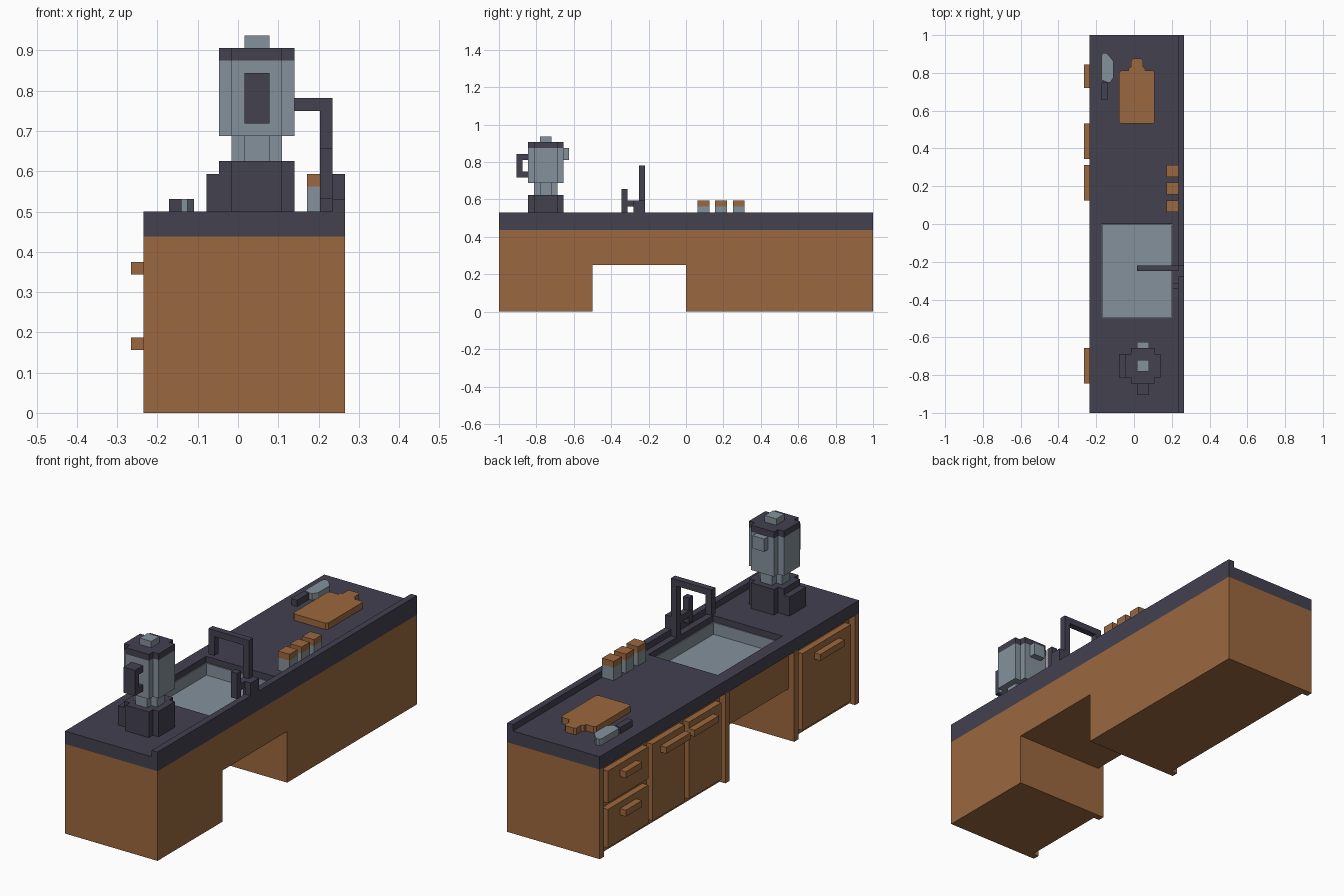
import bpy
import bmesh

UNIT = 1 / 32      # everything sits on a block grid
MID_X = 8.5        # grid column of the centre line

start = bpy.data.objects.get("Cube")
if start:
    bpy.data.objects.remove(start, do_unlink=True)


def make_material(name, rgb):
    mat = bpy.data.materials.new(name)
    mat.use_nodes = True
    mat.diffuse_color = (*rgb, 1)
    mat.node_tree.nodes["Principled BSDF"].inputs["Base Color"].default_value = (*rgb, 1)
    return mat


DARK = make_material("dark_stone", (0.056, 0.052, 0.078))
STEEL = make_material("grey_steel", (0.235, 0.283, 0.33))
WOOD = make_material("brown_wood", (0.33, 0.14, 0.05))


def prism(name, mat, outline, z0, z1):
    """Extrude a flat outline, given in grid units, from z0 to z1."""
    bm = bmesh.new()
    base = bm.faces.new([bm.verts.new(((x - MID_X) * UNIT, y * UNIT, z0 * UNIT))
                         for x, y in outline])
    grown = bmesh.ops.extrude_face_region(bm, geom=[base])["geom"]
    bmesh.ops.translate(bm, vec=(0, 0, (z1 - z0) * UNIT),
                        verts=[g for g in grown if isinstance(g, bmesh.types.BMVert)])
    bmesh.ops.recalc_face_normals(bm, faces=bm.faces)
    mesh = bpy.data.meshes.new(name)
    bm.to_mesh(mesh)
    bm.free()
    mesh.materials.append(mat)
    obj = bpy.data.objects.new(name, mesh)
    bpy.context.collection.objects.link(obj)
    return obj


def box(name, mat, x0, x1, y0, y1, z0, z1):
    return prism(name, mat, [(x0, y0), (x1, y0), (x1, y1), (x0, y1)], z0, z1)


def stepped(name, mat, x0, x1, y0, y1, z0, z1, c=1):
    """Block with square notches in its four upright edges."""
    pts = [(x0 + c, y0), (x1 - c, y0), (x1 - c, y0 + c), (x1, y0 + c),
           (x1, y1 - c), (x1 - c, y1 - c), (x1 - c, y1), (x0 + c, y1),
           (x0 + c, y1 - c), (x0, y1 - c), (x0, y0 + c), (x0 + c, y0 + c)]
    return prism(name, mat, pts, z0, z1)


# Cabinet bodies, with an open knee space under the sink
box("short_cabinet", WOOD, 2, 17, -32, -16, 0, 14)
box("long_cabinet", WOOD, 2, 17, 0, 32, 0, 14)
box("sink_support", WOOD, 2, 17, -16, 0, 8, 13)
box("sink_front_rail", WOOD, 2, 3, -16, 0, 13, 14)
box("sink_back_rail", WOOD, 15, 17, -16, 0, 13, 14)

# Upright frame strips at the cabinet ends
for y in (-32, -17, 0, 31):
    box("cabinet_stile", WOOD, 1, 2, y, y + 1, 0, 14)

# Doors and drawers: front (y0, y1, z0, z1), then handle (y0, y1)
fronts = [("drawer", 20, 30, 8, 13, 23, 27),
          ("drawer", 20, 30, 1, 7, 23, 27),
          ("door", 11, 19, 1, 13, 11, 17),
          ("door", 2, 10, 1, 13, 4, 10),
          ("door", -30, -18, 1, 13, -27, -21)]
for kind, y0, y1, z0, z1, h0, h1 in fronts:
    box(kind + "_front", WOOD, 1, 2, y0, y1, z0, z1)
    box(kind + "_handle", WOOD, 0, 1, h0, h1, z1 - 2, z1 - 1)

# Worktop around the sink opening, and its raised back edge
box("worktop_short_end", DARK, 1, 17, -32, -16, 14, 16)
box("worktop_long_end", DARK, 1, 17, 0, 32, 14, 16)
box("worktop_front_strip", DARK, 1, 3, -16, 0, 14, 16)
box("worktop_back_strip", DARK, 15, 17, -16, 0, 14, 16)
box("worktop_lip", DARK, 16, 17, -32, 32, 16, 17)

# Sink lining
T = 0.15
box("sink_floor", STEEL, 3, 15, -16, 0, 13, 13 + T)
for x in (3, 15 - T):
    box("sink_side", STEEL, x, x + T, -16, 0, 13, 15)
for y in (-16, -T):
    box("sink_end", STEEL, 3, 15, y, y + T, 13, 15)

# Tap with a lever beside it
box("tap_post", DARK, 15, 16, -8, -7, 16, 24)
box("tap_arm", DARK, 9, 16, -8, -7, 24, 25)
box("tap_nozzle", DARK, 9, 10, -8, -7, 21, 24)
box("tap_mount", DARK, 16, 17, -9, -7, 17, 19)
box("lever_arm", DARK, 15, 16, -10, -8, 18, 19)
box("lever_grip", DARK, 15, 16, -11, -10, 17, 21)

# Spice jars
for y in (2, 5, 8):
    box("spice_jar", STEEL, 14, 16, y, y + 2, 16, 18)
    box("spice_jar_lid", WOOD, 14, 16, y, y + 2, 18, 19)

# Cutting board, mirrored about its long axis
half = [(2.7, 17), (3, 17.3), (3, 25.7), (2.7, 26), (1.4, 26), (1.4, 26.4),
        (1, 26.6), (1, 27.7), (0.7, 28)]
board = [(9 + x, y) for x, y in half] + [(9 - x, y) for x, y in reversed(half)]
prism("cutting_board", WOOD, board, 16, 17)

# Knife
prism("knife_blade", STEEL, [(4, 24), (4.5, 24), (5, 24.8), (5, 27.6), (4.2, 28.6),
                             (3.7, 29), (3.2, 29), (3, 28.5), (3, 24.4)], 16, 17)
box("knife_handle", DARK, 3, 4, 21, 24, 16, 17)

# Countertop mixer
stepped("mixer_base", DARK, 7, 13, -27, -21, 16, 20)
box("mixer_controls", DARK, 6, 7, -26, -22, 16, 19)
stepped("mixer_neck", STEEL, 8, 12, -26, -22, 20, 22)
stepped("mixer_jug", STEEL, 7, 13, -27, -21, 22, 28)
stepped("mixer_lid", DARK, 7, 13, -27, -21, 28, 29)
box("mixer_lid_knob", STEEL, 9, 11, -25, -23, 29, 30)
box("mixer_spout", STEEL, 9, 11, -21, -20, 26, 28)
box("mixer_grip", DARK, 9, 11, -29, -28, 23, 27)
for z in (23, 26):
    box("mixer_grip_arm", DARK, 9, 11, -28, -27, z, z + 1)
